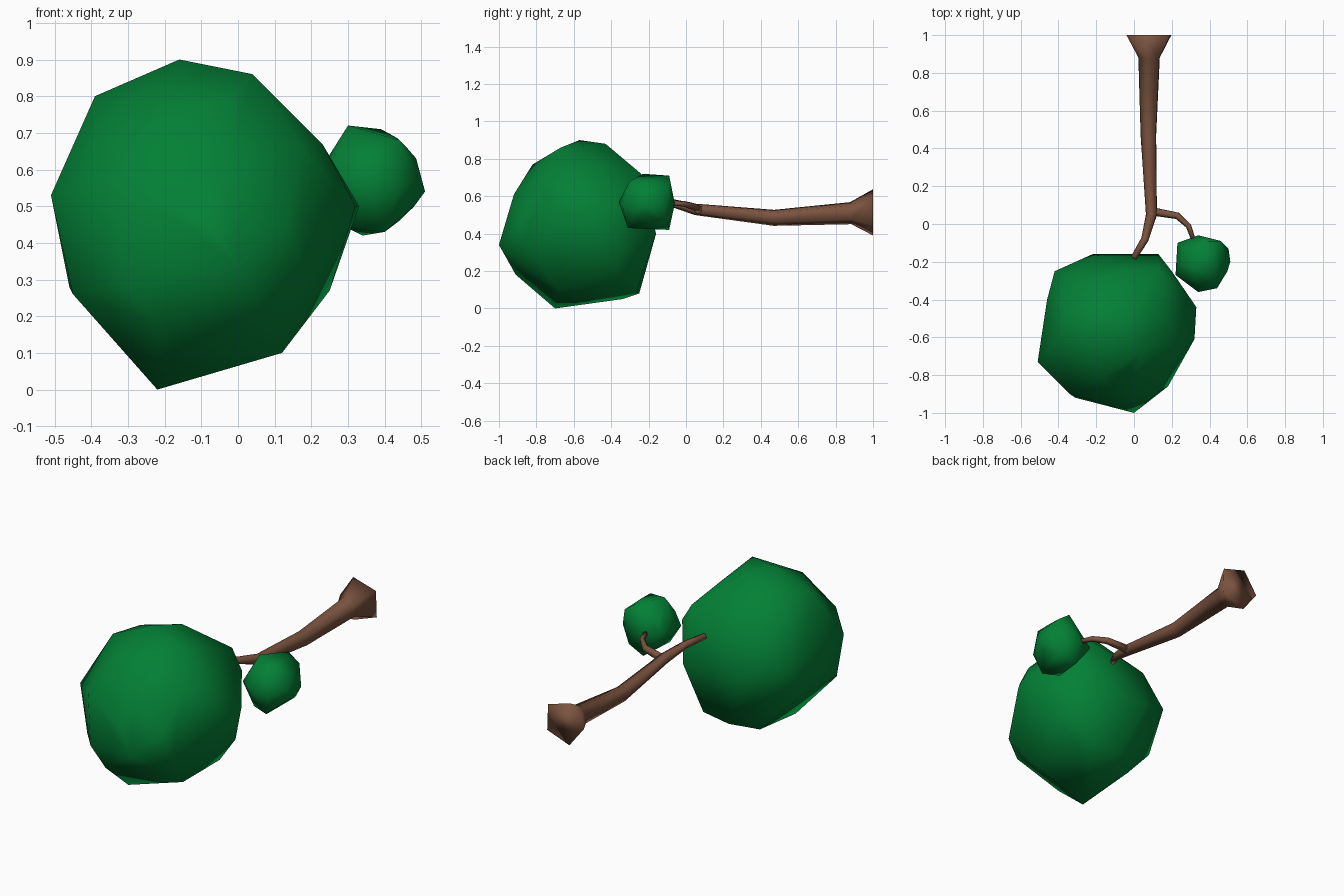
import bpy
import bmesh
import math
from mathutils import Vector

default_cube = bpy.data.objects.get("Cube")
if default_cube:
    bpy.data.objects.remove(default_cube, do_unlink=True)


def make_material(name, colour):
    material = bpy.data.materials.new(name)
    material.use_nodes = True
    material.diffuse_color = (*colour, 1)
    for node in material.node_tree.nodes:
        if node.type == 'BSDF_PRINCIPLED':
            node.inputs["Base Color"].default_value = (*colour, 1)
    return material


def finish(bm, name, material):
    """Turn the bmesh into a smooth shaded object."""
    bmesh.ops.recalc_face_normals(bm, faces=bm.faces[:])
    mesh = bpy.data.meshes.new(name)
    bm.to_mesh(mesh)
    bm.free()
    mesh.materials.append(material)
    mesh.shade_smooth()
    obj = bpy.data.objects.new(name, mesh)
    bpy.context.scene.collection.objects.link(obj)
    return obj


def foliage(name, material, centre, radius, corners):
    """Low-poly ball whose nearest vertices are pulled out to the given corners."""
    centre = Vector(centre)
    bm = bmesh.new()
    bmesh.ops.create_icosphere(bm, subdivisions=2, radius=radius)
    bmesh.ops.translate(bm, verts=bm.verts[:], vec=centre)
    free = list(bm.verts)
    for corner in map(Vector, corners):
        direction = (corner - centre).normalized()
        nearest = max(free, key=lambda v: (v.co - centre).normalized().dot(direction))
        nearest.co = corner
        free.remove(nearest)
    # Rebuild the skin as a clean convex shape
    points = [v.co.copy() for v in bm.verts]
    bm.clear()
    for point in points:
        bm.verts.new(point)
    bmesh.ops.convex_hull(bm, input=bm.verts[:])
    loose = [v for v in bm.verts if not v.link_faces]
    bmesh.ops.delete(bm, geom=loose, context='VERTS')
    return finish(bm, name, material)


def limb(name, material, path, sides=5, twist=-74):
    """Tapered tube along (x, y, z, radius) stations, closed at both ends."""
    bm = bmesh.new()
    centres = [Vector(station[:3]) for station in path]
    rings = []
    for i, station in enumerate(path):
        ahead = centres[min(i + 1, len(path) - 1)]
        behind = centres[max(i - 1, 0)]
        tangent = (ahead - behind).normalized()
        if i == 0 and station[3] > 0.1:
            tangent = Vector((0, -1, 0))      # flat cut at the trunk base
        across = tangent.cross(Vector((0, 0, 1))).normalized()
        up = across.cross(tangent)
        ring = []
        for k in range(sides):
            angle = math.tau * k / sides + math.radians(twist)
            offset = across * math.cos(angle) + up * math.sin(angle)
            ring.append(bm.verts.new(centres[i] + offset * station[3]))
        rings.append(ring)
    for lower, upper in zip(rings, rings[1:]):
        for k in range(sides):
            n = (k + 1) % sides
            bm.faces.new((lower[k], lower[n], upper[n], upper[k]))
    bm.faces.new(rings[0])
    bm.faces.new(rings[-1])
    return finish(bm, name, material)


leaf_green = make_material("leaf green", (0.001, 0.215, 0.036))
bark_brown = make_material("bark brown", (0.195, 0.085, 0.05))

# Large crown
foliage("large_crown", leaf_green, (-0.09, -0.58, 0.46), 0.38, [
    # underside
    (-0.22, -0.7, 0), (-0.24, -0.34, 0.05), (-0.1, -0.25, 0.08),
    (0.07, -0.26, 0.1), (0.12, -0.34, 0.1), (0.12, -0.68, 0.1),
    (-0.22, -0.91, 0.18),
    # lower flank
    (0.25, -0.38, 0.27), (-0.46, -0.42, 0.28), (-0.45, -0.75, 0.26),
    (-0.31, -0.92, 0.29), (0, -1, 0.34), (0.18, -0.86, 0.34),
    # widest part
    (-0.22, -0.16, 0.4), (0.13, -0.16, 0.4), (0.33, -0.44, 0.5),
    (0.32, -0.61, 0.5), (-0.51, -0.73, 0.53), (-0.42, -0.25, 0.48),
    (-0.46, -0.4, 0.5), (-0.34, -0.9, 0.58),
    # upper flank
    (-0.03, -0.92, 0.61), (0.2, -0.25, 0.61), (0.23, -0.63, 0.67),
    (-0.3, -0.28, 0.68), (0.13, -0.24, 0.72),
    # top
    (-0.18, -0.82, 0.77), (-0.39, -0.6, 0.8), (-0.32, -0.44, 0.81),
    (0.04, -0.67, 0.86), (-0.06, -0.43, 0.88), (-0.16, -0.57, 0.9),
])

# Small side crown
foliage("small_crown", leaf_green, (0.365, -0.21, 0.57), 0.135, [
    (0.3, -0.23, 0.72), (0.39, -0.09, 0.71), (0.51, -0.2, 0.54),
    (0.34, -0.06, 0.56), (0.34, -0.36, 0.57), (0.34, -0.09, 0.42),
    (0.4, -0.31, 0.43), (0.22, -0.27, 0.56), (0.23, -0.1, 0.56),
    (0.44, -0.3, 0.68), (0.46, -0.09, 0.66), (0.44, -0.34, 0.55),
    (0.5, -0.13, 0.55), (0.44, -0.1, 0.46), (0.3, -0.28, 0.44),
])

# Trunk with flared base, running on into the main branch
limb("trunk", bark_brown, [
    (0.09, 1, 0.515, 0.13), (0.085, 0.88, 0.51, 0.062),
    (0.08, 0.47, 0.485, 0.045), (0.095, 0.05, 0.53, 0.032),
    (0.06, -0.08, 0.565, 0.022), (0, -0.18, 0.595, 0.018),
])

# Side branch reaching the small crown
limb("side_branch", bark_brown, [
    (0.09, 0.07, 0.525, 0.024), (0.23, 0.045, 0.545, 0.02),
    (0.29, -0.01, 0.56, 0.016), (0.315, -0.08, 0.565, 0.013),
])
